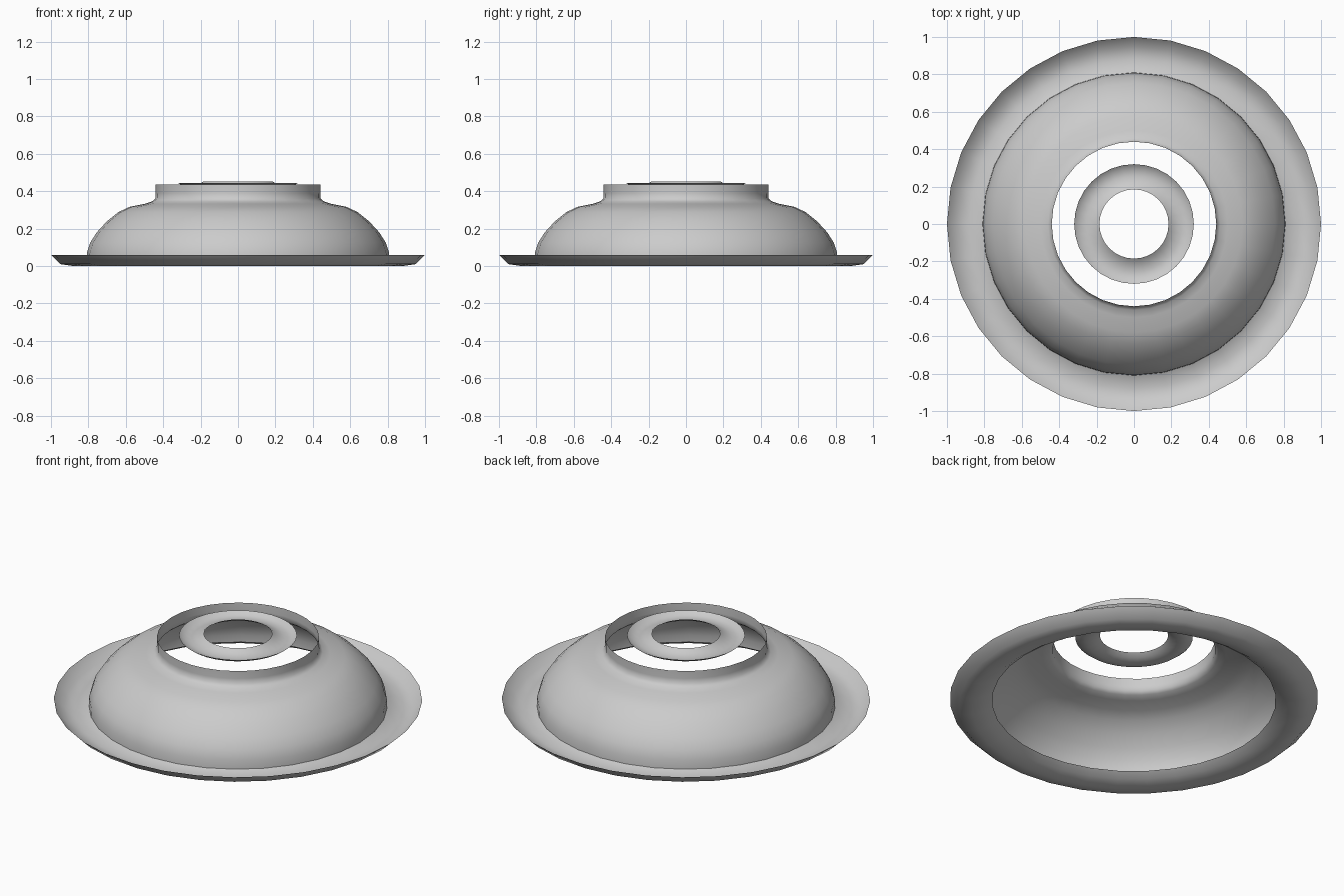
import bpy, bmesh
from math import cos, sin, pi

cube = bpy.data.objects.get("Cube")
if cube:
    bpy.data.objects.remove(cube, do_unlink=True)

grey = bpy.data.materials.new("light_grey")
grey.use_nodes = True
colour = (0.6, 0.6, 0.6, 1)
grey.diffuse_color = colour
grey.node_tree.nodes["Principled BSDF"].inputs["Base Color"].default_value = colour

SIDES = 32


def lathe(name, profile):
    """Spin an open (radius, height) profile, listed from outside in, into a smooth sheet."""
    bm = bmesh.new()
    rings = [[bm.verts.new((r * cos(2 * pi * i / SIDES), r * sin(2 * pi * i / SIDES), z))
              for i in range(SIDES)] for r, z in profile]
    for a, b in zip(rings, rings[1:]):
        for i in range(SIDES):
            j = (i + 1) % SIDES
            bm.faces.new((a[i], a[j], b[j], b[i])).smooth = True
    mesh = bpy.data.meshes.new(name)
    bm.to_mesh(mesh)
    bm.free()
    mesh.materials.append(grey)
    obj = bpy.data.objects.new(name, mesh)
    bpy.context.collection.objects.link(obj)
    return obj


# Shallow channel around the foot
lathe("base_rim", [(1, 0.06), (0.95, 0.01), (0.88, 0), (0.81, 0.02), (0.77, 0.047)])

# Rounded shell that flares up into an open collar
lathe("dome_and_collar", [
    (0.81, 0.02), (0.808, 0.07), (0.79, 0.125), (0.755, 0.18), (0.70, 0.24),
    (0.64, 0.288), (0.58, 0.316), (0.50, 0.332), (0.46, 0.345), (0.442, 0.36),
    (0.44, 0.39), (0.44, 0.435)])

# Floating ring in the collar opening
lathe("top_ring", [(0.32, 0.445), (0.298, 0.427), (0.255, 0.422), (0.21, 0.434), (0.185, 0.453)])
